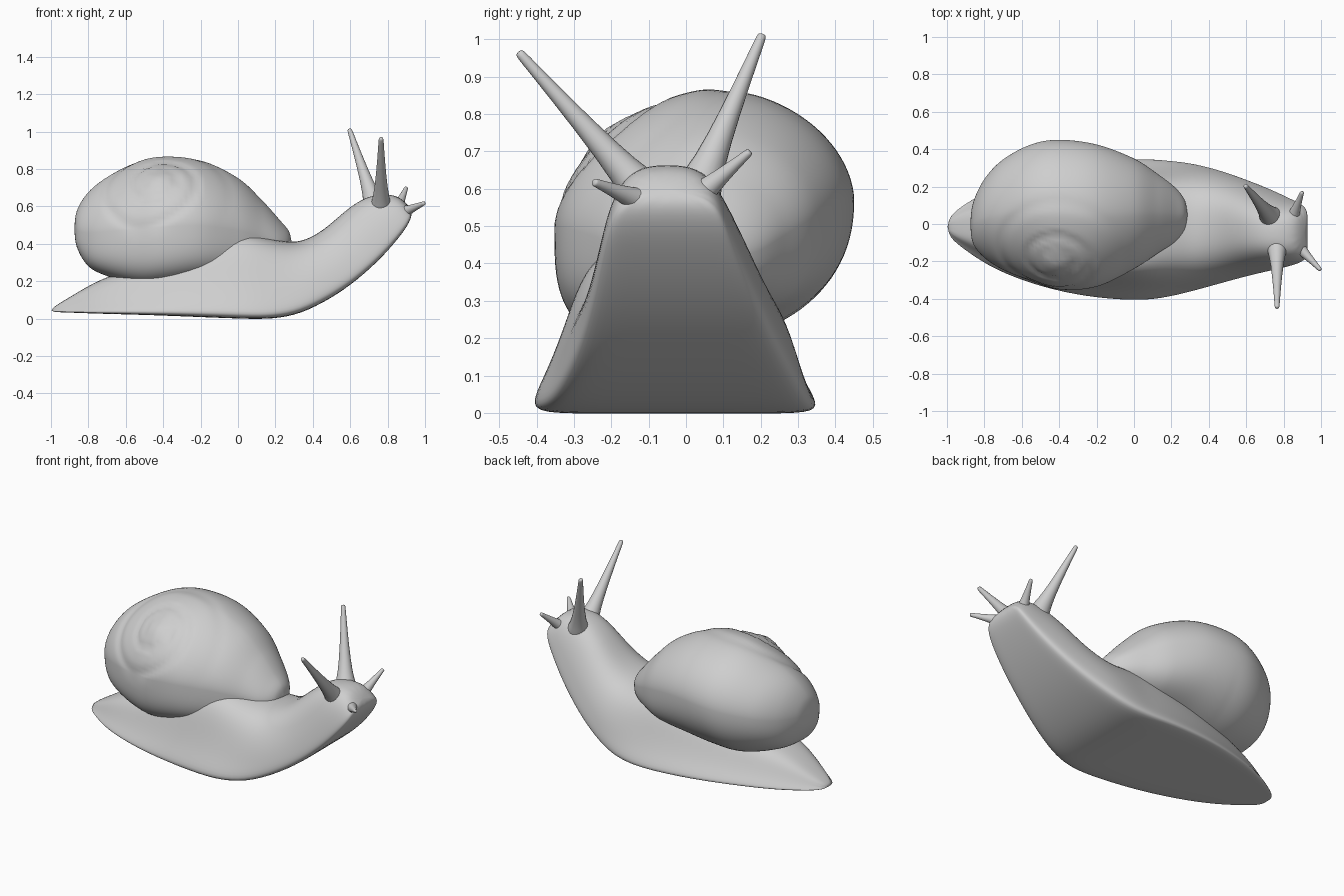
import bpy, bmesh, math
from mathutils import Vector

if "Cube" in bpy.data.objects:
    bpy.data.objects.remove(bpy.data.objects["Cube"], do_unlink=True)

colour = (0.62, 0.62, 0.62, 1)
grey = bpy.data.materials.new("plain_grey")
grey.use_nodes = True
grey.diffuse_color = colour
grey.node_tree.nodes["Principled BSDF"].inputs["Base Color"].default_value = colour


def loft(name, rings, subdivide=0):
    """Skin closed rings of equal length, capped at both ends."""
    bm = bmesh.new()
    loops = [[bm.verts.new(p) for p in ring] for ring in rings]
    n = len(loops[0])
    for a, b in zip(loops, loops[1:]):
        for i in range(n):
            j = (i + 1) % n
            bm.faces.new((a[i], a[j], b[j], b[i]))
    bm.faces.new(loops[0][::-1])
    bm.faces.new(loops[-1])
    bmesh.ops.recalc_face_normals(bm, faces=bm.faces)
    for f in bm.faces:
        f.smooth = True
    mesh = bpy.data.meshes.new(name)
    bm.to_mesh(mesh)
    bm.free()
    mesh.materials.append(grey)
    obj = bpy.data.objects.new(name, mesh)
    bpy.context.collection.objects.link(obj)
    if subdivide:
        mod = obj.modifiers.new("Smooth", "SUBSURF")
        mod.levels = mod.render_levels = subdivide


def spline(rows, steps):
    """Catmull-Rom interpolation through rows of numbers."""
    out = []
    last = len(rows) - 1
    for i in range(last):
        p = [rows[min(max(k, 0), last)] for k in range(i - 1, i + 3)]
        for s in range(steps):
            t = s / steps
            out.append([b + 0.5 * t * (c - a + t * (2*a - 5*b + 4*c - d + t * (3*(b - c) + d - a)))
                        for a, b, c, d in zip(*p)])
    return out + [list(rows[-1])]


def clamp(t):
    return min(1, max(0, t))


# Body: slanted slices (sole x, sole z, back x, back z, centre y, half width)
slices = [
    (-1.0, .035, -1.0, .055, -.015, .05), (-.9, .032, -.9, .115, -.015, .13),
    (-.75, .026, -.73, .22, -.025, .225), (-.5, .02, -.5, .29, -.03, .315),
    (-.25, .01, -.22, .40, -.03, .37), (0, 0, 0, .455, -.03, .39),
    (.15, -.004, .12, .44, -.028, .378), (.3, .013, .24, .415, -.018, .345),
    (.45, .08, .34, .41, -.015, .30), (.6, .175, .46, .475, -.02, .255),
    (.75, .305, .57, .58, -.032, .21), (.86, .43, .68, .655, -.046, .172),
    (.92, .515, .79, .67, -.05, .145), (.935, .575, .875, .65, -.05, .105)]
half = [(.55, 0), (.95, 0), (1, .06), (.87, .25), (.75, .5), (.63, .8), (.42, .97)]
outline = [(0, 0)] + half + [(0, 1)] + [(-u, v) for u, v in reversed(half)]
rings = []
for bx, bz, tx, tz, yc, w in slices:
    # The neck is rounder than the foot, the back tips to the left under the shell
    bulge = .8 * clamp((bx - .1) / .35)
    tip = .07 * clamp(1.2 - abs(bx + .1) / .35)
    rings.append([Vector((bx + (tx - bx) * v,
                          yc + w * (u + math.copysign(bulge * v * (1 - v), u)),
                          bz + (tz - bz) * v - tip * u * v)) for u, v in outline])
loft("body", rings, 2)

# Shell: leaning ovals along x (x, centre y, centre z, half width, half height)
shell_slices = [
    (-.875, 0, .48, .01, .01), (-.86, .005, .48, .11, .10),
    (-.8, .03, .48, .21, .195), (-.7, .05, .495, .295, .26),
    (-.55, .06, .515, .365, .32), (-.4, .05, .53, .4, .335),
    (-.2, .045, .535, .38, .31), (0, .055, .5, .295, .25),
    (.13, .055, .455, .21, .175), (.22, .05, .42, .145, .11),
    (.27, .05, .41, .08, .06), (.285, .05, .41, .01, .01)]
axis = Vector((0, -.6, .8))
apex = Vector((-.43, -.21, .74))
side = Vector((1, 0, 0))
up = axis.cross(side)


def carve(p):
    """Press a spiral seam into the surface around the apex."""
    d = p - apex
    a, b = d.dot(side), d.dot(up)
    r = math.hypot(a, b)
    if d.dot(axis) < -.25 or r < .001:
        return p
    phase = (math.log2(r / .05) + math.atan2(b, a) / math.tau) % 1
    gap = min(phase, 1 - phase)
    fade = clamp(r / .1) * clamp((.42 - r) / .15)
    crown = .02 * math.exp(-(r / .09) ** 2)
    return p + axis * (crown - .012 * fade * math.exp(-(gap / .12) ** 2))


segments = 96
rings = []
for x, yc, zc, ry, rz in spline(shell_slices, 8):
    ring = []
    for i in range(segments):
        t = math.tau * i / segments
        c, s = math.cos(t), math.sin(t)
        # Slightly pinched above, full below, fullest on the right and near the mouth
        if s > 0:
            power = 1.12
        elif c < 0:
            power = .62
        else:
            power = .88 - .2 * clamp((x + .4) / .4)
        y = ry * math.copysign(abs(c) ** power, c)
        z = rz * math.copysign(abs(s) ** power, s)
        ring.append(carve(Vector((x, yc + y, zc + z + .1 * y))))
    rings.append(ring)
loft("shell", rings)


# Feelers: tapered tubes with a flared root
def feeler(name, root, tip, size):
    root, tip = Vector(root), Vector(tip)
    turn = (tip - root).to_track_quat("Z", "Y")
    rings = []
    for t, r in [(-.1, 2.3), (.04, 1.9), (.17, 1.3), (.5, .8), (.9, .45), (.98, .4), (1, .3)]:
        centre = root.lerp(tip, t)
        rings.append([centre + turn @ Vector((math.cos(a), math.sin(a), 0)) * r * size
                      for a in (math.tau * k / 10 for k in range(10))])
    loft(name, rings, 1)


feeler("left_eye_stalk", (.735, .03, .59), (.595, .205, 1.014), .035)
feeler("right_eye_stalk", (.765, -.1, .575), (.765, -.449, .967), .035)
feeler("left_lower_feeler", (.84, .01, .56), (.9, .172, .7), .029)
feeler("right_lower_feeler", (.855, -.095, .555), (.998, -.247, .618), .029)
